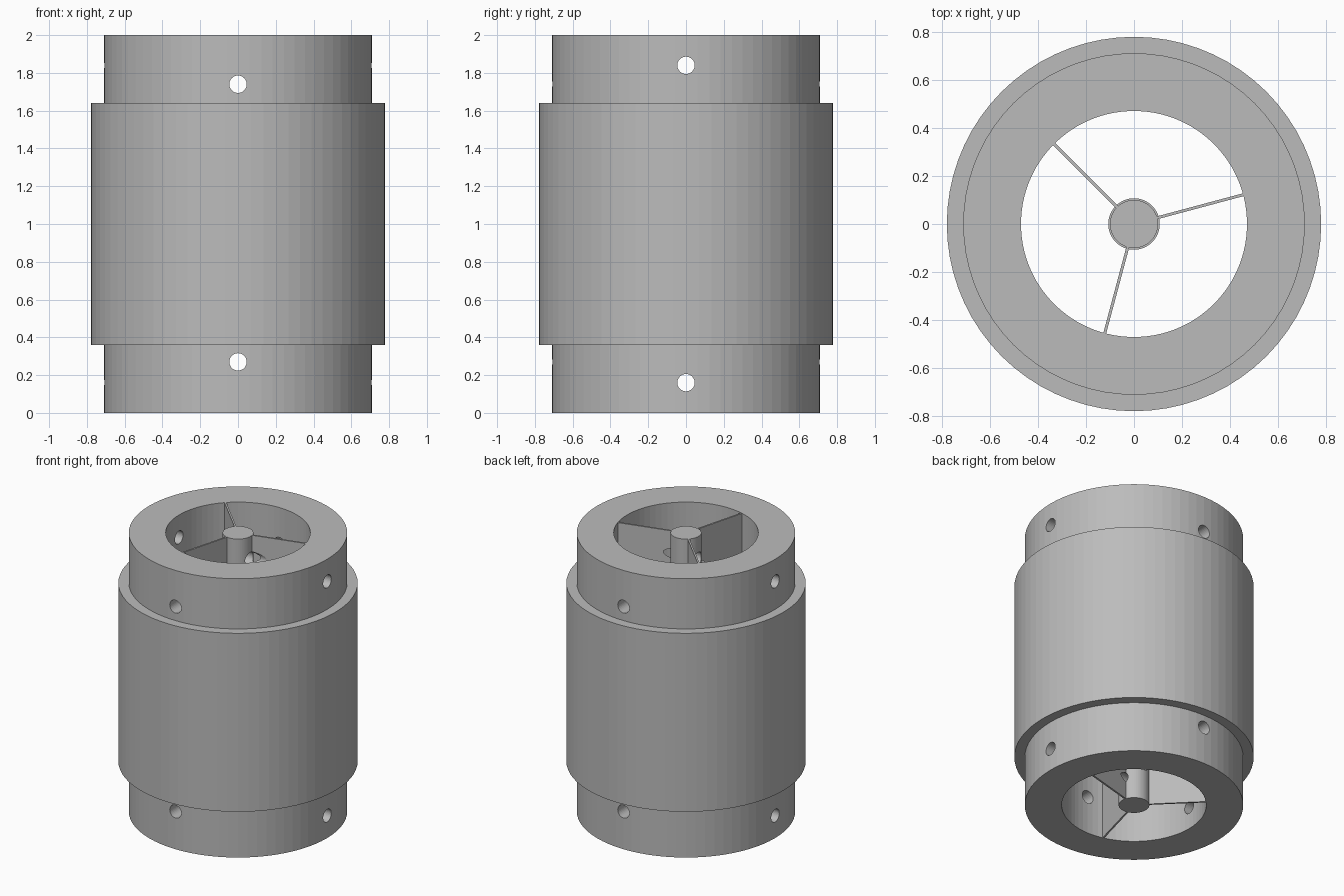
import bpy, bmesh, math
from mathutils import Matrix, Vector

if "Cube" in bpy.data.objects:
    bpy.data.objects.remove(bpy.data.objects["Cube"])

SIDES = 72
grey = bpy.data.materials.new("plain grey")
grey.diffuse_color = (0.5, 0.5, 0.5, 1)
grey.use_nodes = True
grey.node_tree.nodes["Principled BSDF"].inputs["Base Color"].default_value = grey.diffuse_color


def add_object(name, bm):
    bmesh.ops.recalc_face_normals(bm, faces=bm.faces)
    mesh = bpy.data.meshes.new(name)
    bm.to_mesh(mesh)
    bm.free()
    mesh.materials.append(grey)
    obj = bpy.data.objects.new(name, mesh)
    bpy.context.collection.objects.link(obj)
    return obj


def lathe(name, profile):
    """Turn a closed (radius, height) outline around the z axis."""
    bm = bmesh.new()
    verts = [bm.verts.new((r, 0, z)) for r, z in profile]
    edges = [bm.edges.new((verts[i], verts[(i + 1) % len(verts)]))
             for i in range(len(verts)) if profile[i][0] or profile[(i + 1) % len(verts)][0]]
    bmesh.ops.spin(bm, geom=verts + edges, cent=(0, 0, 0), axis=(0, 0, 1),
                   angle=math.tau, steps=SIDES)
    bmesh.ops.remove_doubles(bm, verts=bm.verts, dist=1e-4)
    return add_object(name, bm)


# Thick tube with a wider middle
parts = [lathe("housing", [(0.47, 0), (0.71, 0), (0.71, 0.36), (0.778, 0.36),
                           (0.778, 1.64), (0.71, 1.64), (0.71, 2), (0.47, 2)])]

# Central rod, slightly thicker in the middle
parts.append(lathe("hub", [(0, 0), (0.1, 0), (0.1, 0.36), (0.107, 0.36),
                           (0.107, 1.64), (0.1, 1.64), (0.1, 2), (0, 2)]))

# Three thin vanes joining rod and tube
for i, angle in enumerate((15, 135, 255)):
    bm = bmesh.new()
    bmesh.ops.create_cube(bm, size=1)
    bmesh.ops.scale(bm, vec=(0.385, 0.012, 1.998), verts=bm.verts)
    bmesh.ops.translate(bm, vec=(0.2825, 0, 1), verts=bm.verts)
    bmesh.ops.rotate(bm, matrix=Matrix.Rotation(math.radians(angle), 3, 'Z'), verts=bm.verts)
    parts.append(add_object(f"vane_{i + 1}", bm))

# Cross holes drilled through everything, two along each axis
bm = bmesh.new()
for axis, z in (('X', 1.74), ('X', 0.27), ('Y', 1.84), ('Y', 0.16)):
    turn = Matrix.Rotation(math.pi / 2, 4, axis)
    bmesh.ops.create_cone(bm, cap_ends=True, segments=32, radius1=0.046, radius2=0.046,
                          depth=2, matrix=Matrix.Translation((0, 0, z)) @ turn)
drill = add_object("hole_cutter", bm)
drill.hide_render = True
drill.hide_viewport = False
drill.display_type = 'WIRE'

for obj in parts:
    mod = obj.modifiers.new("holes", 'BOOLEAN')
    mod.operation = 'DIFFERENCE'
    mod.solver = 'EXACT'
    mod.object = drill

# Bake the holes into the parts and discard the cutter
graph = bpy.context.evaluated_depsgraph_get()
baked = [bpy.data.meshes.new_from_object(obj.evaluated_get(graph)) for obj in parts]
for obj, mesh in zip(parts, baked):
    obj.modifiers.clear()
    obj.data = mesh
bpy.data.objects.remove(drill)
